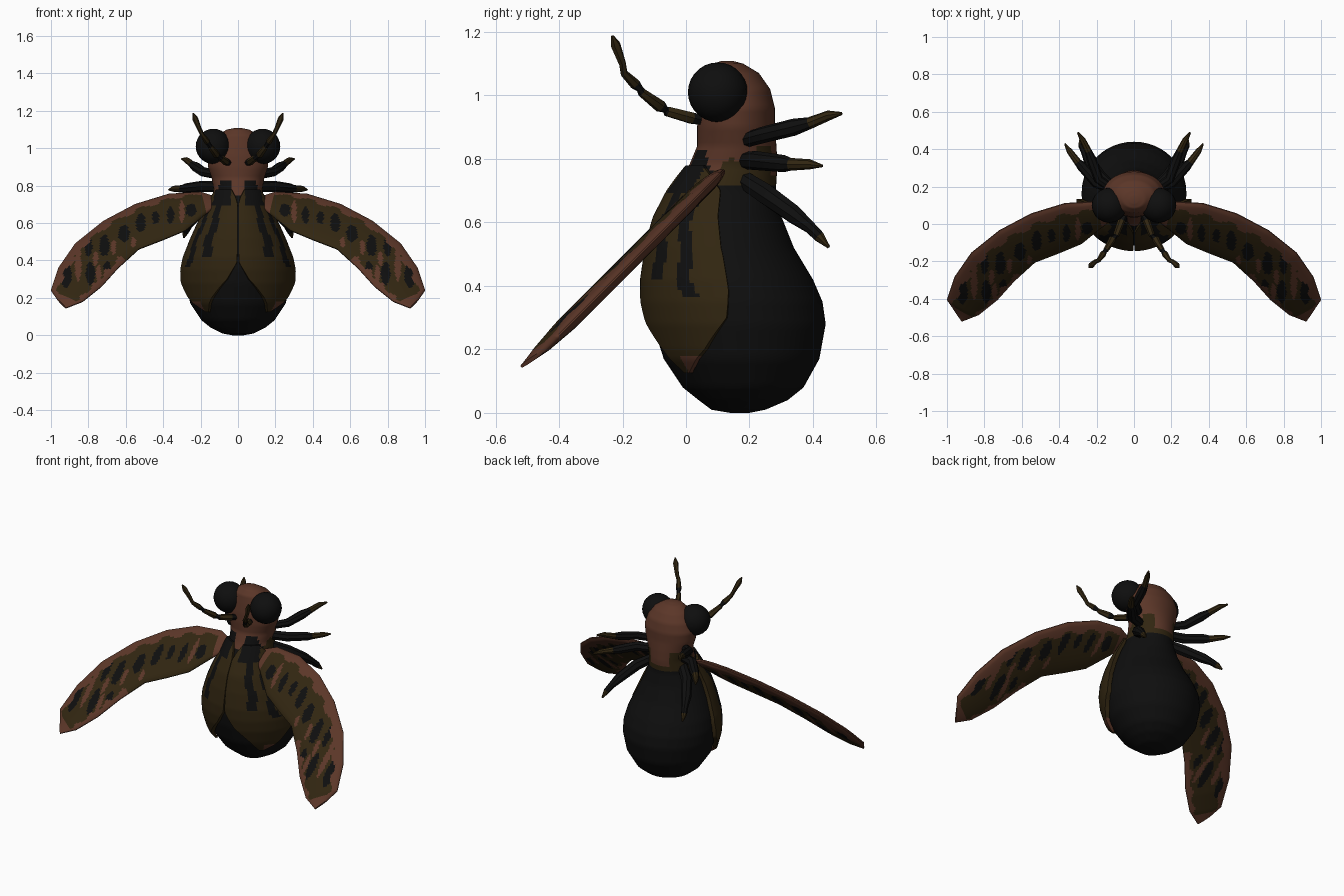
import bpy, bmesh, math
from mathutils import Vector

if "Cube" in bpy.data.objects:
    bpy.data.objects.remove(bpy.data.objects["Cube"])

# --- materials
def material(name, rgb):
    m = bpy.data.materials.new(name)
    m.diffuse_color = (*rgb, 1)
    m.use_nodes = True
    m.node_tree.nodes["Principled BSDF"].inputs["Base Color"].default_value = m.diffuse_color
    return m

MATS = [material("black", (0.0045, 0.0045, 0.0045)),
        material("dark_olive", (0.031, 0.019, 0.0055)),
        material("brown", (0.105, 0.037, 0.021))]
BLACK, OLIVE, BROWN = 0, 1, 2

# --- helpers
def finish(name, bm, colour):
    bmesh.ops.recalc_face_normals(bm, faces=bm.faces[:])
    for f in bm.faces:
        f.smooth = True
    for e in bm.edges:
        e.smooth = e.calc_face_angle(0) < 0.7
    me = bpy.data.meshes.new(name)
    bm.to_mesh(me)
    bm.free()
    for m in MATS:
        me.materials.append(m)
    ob = bpy.data.objects.new(name, me)
    bpy.context.collection.objects.link(ob)
    return ob

def loft(name, rings, colour):
    """Skin closed rings; colour(centre, ring, segment) picks the material."""
    bm = bmesh.new()
    rows = [[bm.verts.new(p) for p in r] for r in rings]
    n = len(rows[0])
    for i in range(len(rows) - 1):
        for j in range(n):
            k = (j + 1) % n
            f = bm.faces.new((rows[i][j], rows[i][k], rows[i + 1][k], rows[i + 1][j]))
            f.material_index = colour(f.calc_center_median(), i, j)
    for r, i in ((rows[0], 0), (rows[-1], len(rows) - 2)):
        f = bm.faces.new(r)
        f.material_index = colour(f.calc_center_median(), i, 0)
    return finish(name, bm, colour)

def lookup(table, z):
    """Linear interpolation of a table keyed by its first column."""
    z = min(max(z, table[0][0]), table[-1][0])
    for a, b in zip(table, table[1:]):
        if z <= b[0]:
            t = (z - a[0]) / (b[0] - a[0])
            return [p + (q - p) * t for p, q in zip(a[1:], b[1:])]

# --- body: height, front y, back y, half width
BODY = [(0, .14, .20, .03), (.01, .08, .25, .085), (.04, .04, .32, .145),
        (.08, -.01, .37, .195), (.17, -.07, .42, .255), (.28, -.105, .44, .28),
        (.35, -.115, .43, .28), (.42, -.115, .40, .265), (.52, -.10, .34, .225),
        (.62, -.075, .30, .18), (.70, -.04, .283, .145), (.78, .01, .288, .13),
        (.84, .035, .285, .14), (.90, .035, .28, .16), (.96, .04, .28, .165),
        (1.02, .05, .265, .145), (1.07, .06, .23, .11), (1.10, .085, .18, .06),
        (1.108, .11, .15, .02)]

def surface(z, a, off=0.0):
    """Point on the body at height z, angle a from the front, pushed out by off."""
    yf, yb, rx = lookup(BODY, z)
    return Vector(((rx + off) * math.sin(a),
                   (yf + yb) / 2 - ((yb - yf) / 2 + off) * math.cos(a), z))

def body_colour(c, i, j):
    if c.z < .72:
        return BLACK
    if c.y < .08:
        if c.z < .74 + abs(c.x) * .3 or (.035 < abs(c.x) < .1 and c.z < .825):
            return BLACK
        return BROWN
    edge = .765 + .4 * (c.y - .08) + .012 * math.sin(c.y * 60)
    if abs(c.x) < .07 and c.y > .2:
        edge = .75
    return OLIVE if c.z < edge else BROWN

heights = [a[0] + (b[0] - a[0]) * k / 5 for a, b in zip(BODY, BODY[1:]) for k in range(5)]
heights.append(BODY[-1][0])
loft("body", [[surface(z, 2 * math.pi * j / 48) for j in range(48)] for z in heights],
     body_colour)

# --- wing covers: height, inner angle, outer angle (degrees)
COVER = [(.125, 40, 45), (.15, 36, 53), (.20, 29, 66), (.30, 11, 83), (.39, 1, 87),
         (.50, .5, 88), (.70, .5, 86), (.74, 5, 72), (.78, 14, 52)]

def wing_cover(s):
    N, M = 60, 28
    rings = []
    for i in range(N + 1):
        z = .125 + (.78 - .125) * i / N
        a0, a1 = lookup(COVER, z)
        out = .03 if z < .6 else .03 - (z - .6) * .08
        if z < .2:
            out = .02 + (z - .125) * .13
        ring = []
        for off, order in ((out, range(M + 1)), (.004, range(M, -1, -1))):
            for j in order:
                p = surface(z, math.radians(a0 + (a1 - a0) * j / M), off)
                ring.append((p.x * s, p.y, p.z))
        rings.append(ring)

    def colour(c, i, j):
        yf, yb, rx = lookup(BODY, c.z)
        a = math.degrees(math.atan2(abs(c.x) / rx, ((yf + yb) / 2 - c.y) / ((yb - yf) / 2)))
        wob = 2 * math.sin(c.z * 40)
        if c.z < .18 and a > 45:
            return BROWN
        if c.z > .69 and 14 < a < 56:
            return BLACK
        if .42 < c.z < .72 and abs(a - 36 - wob) < 6:
            return BLACK
        if .37 < c.z < .70 and abs(a - 60 - wob) < 5.5:
            return BLACK
        return OLIVE
    loft("wing_cover_" + ("right" if s > 0 else "left"), rings, colour)

# --- wings: upper edge x, z and lower edge x, z from root to tip
WING = [(.12, .74, .12, .69), (.20, .765, .17, .65), (.37, .755, .28, .56),
        (.55, .70, .40, .51), (.72, .61, .53, .46), (.87, .49, .64, .36),
        (.96, .36, .73, .26), (1.0, .24, .83, .18), (.965, .19, .92, .145)]
# spots: x, z, half width, half height
BLACK_SPOTS = [(.25, .67, .03, .035), (.36, .645, .02, .045), (.44, .63, .02, .035),
               (.52, .60, .024, .05), (.61, .545, .03, .045), (.715, .48, .028, .055),
               (.80, .475, .02, .05), (.79, .33, .026, .06), (.92, .32, .033, .065),
               (.70, .37, .018, .03)]
BROWN_SPOTS = [(.855, .38, .018, .09), (.745, .33, .016, .05), (.665, .47, .014, .04),
               (.30, .66, .014, .06), (.76, .41, .014, .04), (.56, .50, .014, .025)]

def inside(c, spots):
    return any(((abs(c.x) - x) / w) ** 2 + ((c.z - z) / h) ** 2 < 1 for x, z, w, h in spots)

def wing(s):
    SUB, M = 14, 26
    table = [(k, *w) for k, w in enumerate(WING)]
    rings = []
    for i in range(SUB * (len(WING) - 1) + 1):
        u = i / SUB
        ux, uz, lx, lz = lookup(table, u)
        thick = .024 * min(1, .3 + u * .5, (8.3 - u) * .5)
        ring = []
        for side, order in ((-1, range(M + 1)), (1, range(M, -1, -1))):
            for j in order:
                v = j / M
                t = side * (.003 + thick * math.sqrt(4 * v * (1 - v)))
                x, z = ux + (lx - ux) * v, uz + (lz - uz) * v
                ring.append((s * x, z - .645 - .02 * v + t * .7, z - t * .7))
        rings.append(ring)

    def colour(c, i, j):
        u = i / SUB
        v = (j + .5) / M if j <= M else 1 - (j - M - .5) / M
        if u < 1.0 or u > 7.25 or v < .19 + .05 * math.sin(u * 8):
            return BROWN
        if u > 4.6 and v > .9 + .04 * math.sin(u * 9):
            return BROWN
        if inside(c, BLACK_SPOTS):
            return BLACK
        return BROWN if inside(c, BROWN_SPOTS) else OLIVE
    loft("wing_" + ("right" if s > 0 else "left"), rings, colour)

# --- jointed limbs: points with radii, one colour per piece
def limb(name, s, pts, colours, n=8):
    rings = []
    ps = [Vector((p[0] * s, p[1], p[2])) for p in pts]
    for i, p in enumerate(ps):
        d = (ps[min(i + 1, len(ps) - 1)] - ps[max(i - 1, 0)]).normalized()
        a = d.cross(Vector((0, 0, 1))).normalized()
        b = d.cross(a)
        r = pts[i][3]
        rings.append([p + r * (a * math.cos(2 * math.pi * j / n) + b * math.sin(2 * math.pi * j / n))
                      for j in range(n)])
    loft(name + ("_right" if s > 0 else "_left"), rings, lambda c, i, j: colours[i])

for s in (1, -1):
    wing_cover(s)
    wing(s)
    limb("upper_leg", s, [(.12, .19, .86, .024), (.19, .24, .875, .026), (.225, .34, .90, .027),
                          (.245, .39, .913, .019), (.275, .45, .937, .016), (.30, .49, .943, .005)],
         [BLACK, BLACK, BLACK, OLIVE, OLIVE])
    limb("middle_leg", s, [(.11, .19, .795, .028), (.20, .22, .795, .03), (.28, .31, .785, .027),
                           (.30, .33, .783, .02), (.345, .39, .783, .016), (.37, .43, .778, .004)],
         [BLACK, BLACK, BLACK, OLIVE, OLIVE])
    limb("lower_leg", s, [(.11, .19, .73, .03), (.18, .25, .69, .034), (.24, .34, .625, .03),
                          (.265, .39, .585, .02), (.28, .42, .555, .018), (.29, .45, .522, .005)],
         [BLACK, BLACK, BLACK, BLACK, OLIVE])
    # --- antenna
    limb("antenna", s, [(.045, .06, .92, .016), (.065, .02, .928, .02), (.095, -.06, .95, .017),
                        (.10, -.065, .955, .011), (.115, -.08, .965, .02), (.15, -.14, 1.01, .014),
                        (.155, -.145, 1.02, .011), (.165, -.16, 1.035, .017), (.19, -.195, 1.07, .012),
                        (.205, -.20, 1.10, .012), (.23, -.222, 1.16, .016), (.24, -.232, 1.188, .004)],
         [BLACK, OLIVE, BLACK, BLACK, OLIVE, BLACK, BLACK, OLIVE, OLIVE, OLIVE, OLIVE], 6)
    # --- eye
    bm = bmesh.new()
    bmesh.ops.create_uvsphere(bm, u_segments=20, v_segments=14, radius=.094)
    bmesh.ops.translate(bm, verts=bm.verts[:], vec=(s * .132, .10, 1.01))
    finish("eye_" + ("right" if s > 0 else "left"), bm, None)
